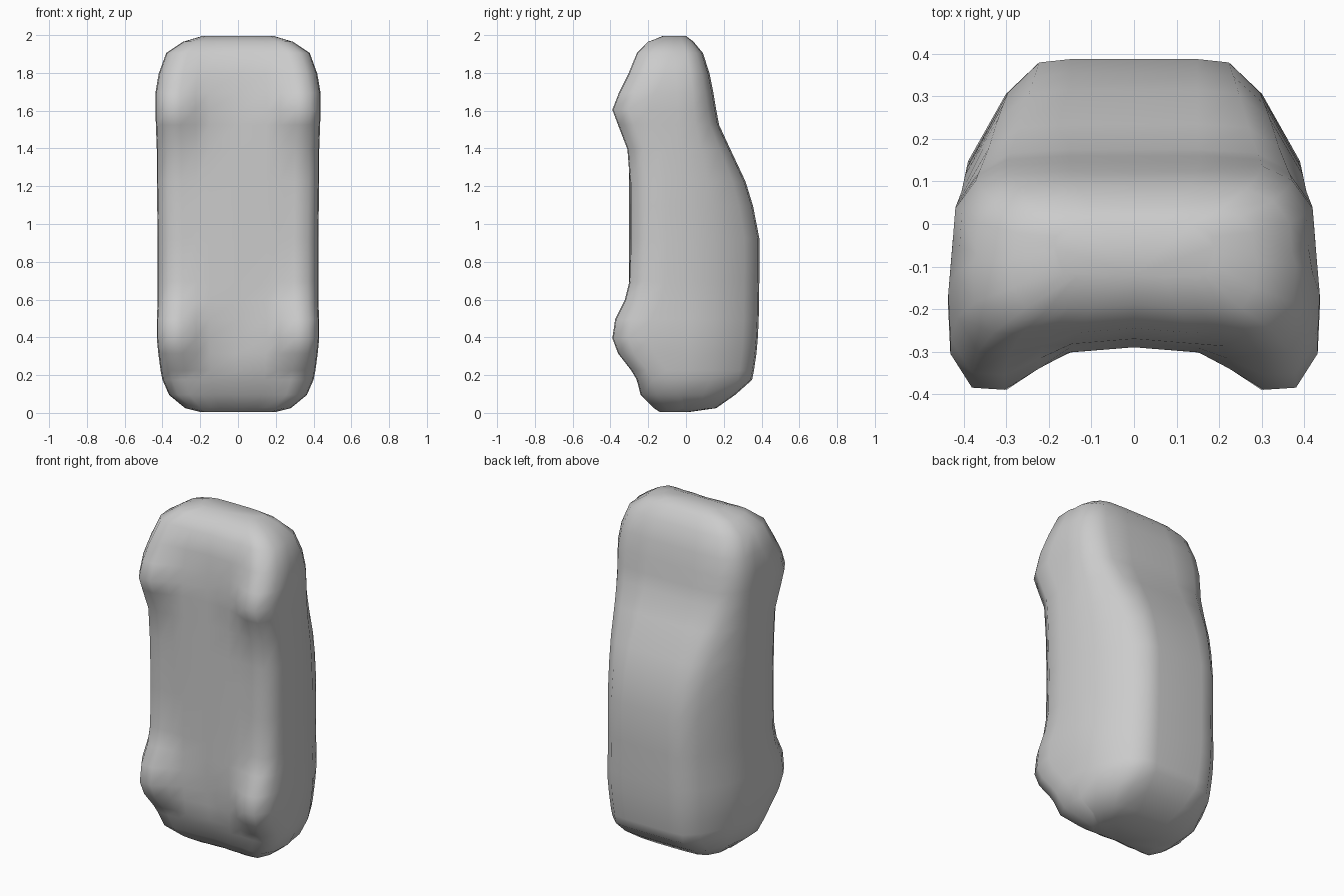
import bpy, bmesh

paint = bpy.data.materials.new("body grey")
paint.diffuse_color = (0.6, 0.6, 0.6, 1)

# Stations along the body: height, roof y, floor y, wheel y, half width
STATIONS = [
    (0.01, 0.02, -0.13, -0.14, 0.20),
    (0.03, 0.16, -0.16, -0.17, 0.28),
    (0.10, 0.26, -0.22, -0.24, 0.365),
    (0.18, 0.35, -0.25, -0.26, 0.40),
    (0.23, 0.36, -0.27, -0.29, 0.41),
    (0.32, 0.373, -0.28, -0.36, 0.422),
    (0.40, 0.38, -0.285, -0.39, 0.43),
    (0.50, 0.385, -0.29, -0.375, 0.43),
    (0.60, 0.386, -0.29, -0.325, 0.425),
    (0.70, 0.388, -0.29, -0.30, 0.425),
    (0.93, 0.388, -0.29, -0.295, 0.425),
    (1.10, 0.355, -0.29, -0.295, 0.428),
    (1.23, 0.315, -0.29, -0.297, 0.43),
    (1.40, 0.235, -0.29, -0.31, 0.43),
    (1.53, 0.175, -0.29, -0.36, 0.435),
    (1.61, 0.16, -0.29, -0.39, 0.437),
    (1.70, 0.145, -0.28, -0.355, 0.437),
    (1.80, 0.125, -0.27, -0.305, 0.42),
    (1.91, 0.09, -0.245, -0.26, 0.38),
    (1.97, 0.04, -0.19, -0.20, 0.29),
    (2.00, 0.00, -0.12, -0.12, 0.19),
]


def half_section(roof, floor, wheel, w):
    """Right half of a cross-section, from floor centre round to roof centre."""
    t = min(1, max(0, (roof - 0.13) / 0.26))      # 0 on the bonnet, 1 on the cabin
    k = min(1, (roof - wheel) / 0.4)              # flattens the rounded ends
    s = w / 0.43
    return [
        (0, floor), (0.15 * s, floor - 0.012 * k),
        (0.22 * s, floor + (wheel - floor) * 0.5),
        (0.30 * s, wheel), (0.375 * s, wheel + 0.005 * k),
        (w - 0.005, wheel + 0.085 * k),
        (w, wheel + 0.19 * k),
        (w - 0.01 * s, roof - (0.18 + 0.2 * t) * k),
        ((0.415 - 0.025 * t) * s, roof - (0.1 + 0.14 * t) * k),
        ((0.37 - 0.07 * t) * s, roof - (0.04 + 0.04 * t) * k),
        ((0.30 - 0.075 * t) * s, roof - 0.008 * k),
        (0.15 * s, roof), (0, roof),
    ]


# Car body with wheel bulges: lofted sections closed at both ends
bm = bmesh.new()
rings = []
for z, *shape in STATIONS:
    half = half_section(*shape)
    loop = half + [(-x, y) for x, y in half[-2:0:-1]]
    rings.append([bm.verts.new((x, y, z)) for x, y in loop])
n = len(rings[0])
for a, b in zip(rings, rings[1:]):
    for i in range(n):
        j = (i + 1) % n
        bm.faces.new((a[i], a[j], b[j], b[i]))
bm.faces.new(rings[0][::-1])
bm.faces.new(rings[-1])
bmesh.ops.translate(bm, verts=bm.verts, vec=(0, 0, -0.005))
bmesh.ops.recalc_face_normals(bm, faces=bm.faces)

mesh = bpy.data.meshes.new("car_body")
bm.to_mesh(mesh)
bm.free()
mesh.materials.append(paint)
body = bpy.data.objects.new("car_body", mesh)
bpy.context.collection.objects.link(body)
bpy.context.view_layer.objects.active = body
body.select_set(True)
bpy.ops.object.shade_smooth_by_angle(angle=1.05)
